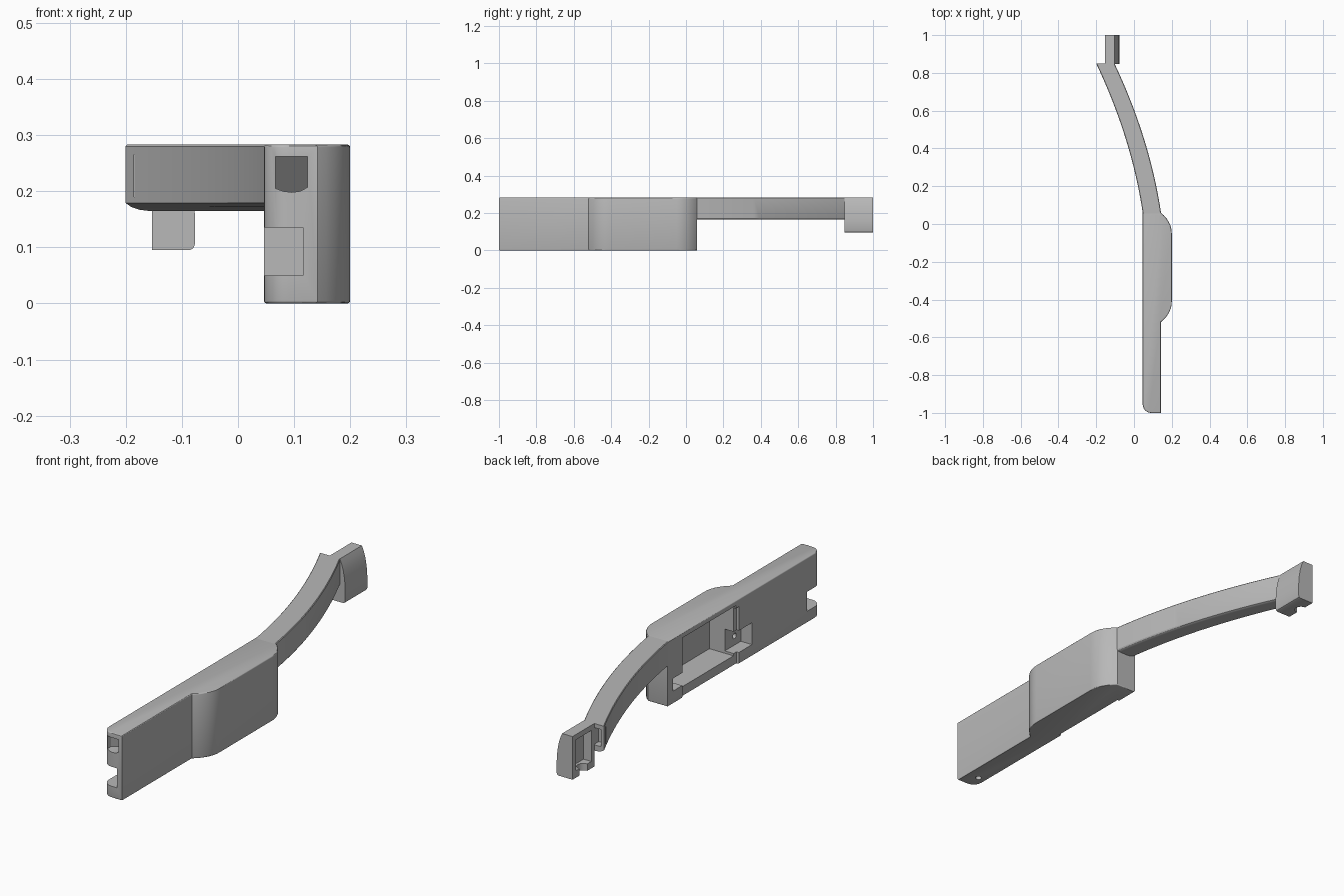
import bpy, bmesh, math

cube = bpy.data.objects.get("Cube")
if cube:
    bpy.data.objects.remove(cube, do_unlink=True)

grey = bpy.data.materials.new("plain grey")
grey.use_nodes = True
colour = (0.48, 0.48, 0.48, 1)
grey.diffuse_color = colour
grey.node_tree.nodes["Principled BSDF"].inputs["Base Color"].default_value = colour

TOP = 0.283
INNER, OUTER = 0.046, 0.142


def finish(name, bm):
    bmesh.ops.recalc_face_normals(bm, faces=bm.faces)
    mesh = bpy.data.meshes.new(name)
    bm.to_mesh(mesh)
    bm.free()
    mesh.materials.append(grey)
    ob = bpy.data.objects.new(name, mesh)
    bpy.context.collection.objects.link(ob)
    return ob


def prism(name, points, axis, lo, hi, bevel=0, shear=0):
    """Extrude a 2D outline along an axis, optionally rounding the cap edges."""
    place = {"x": lambda a, b, c: (c, a, b),
             "y": lambda a, b, c: (a, c, b),
             "z": lambda a, b, c: (a, b, c)}[axis]
    bm = bmesh.new()
    ends = [[bm.verts.new(place(a, b, c + k * (a - points[0][0])))
             for a, b in points] for c, k in ((lo, 0), (hi, shear))]
    caps = [bm.faces.new(ring) for ring in ends]
    n = len(points)
    for i in range(n):
        j = (i + 1) % n
        bm.faces.new((ends[0][i], ends[0][j], ends[1][j], ends[1][i]))
    bmesh.ops.recalc_face_normals(bm, faces=bm.faces)
    if bevel:
        rim = [e for f in caps for e in f.edges]
        bmesh.ops.bevel(bm, geom=rim, offset=bevel, segments=3,
                        profile=0.5, affect="EDGES")
    return finish(name, bm)


def box(x, y, z):
    return prism("cutter", [(x[0], y[0]), (x[1], y[0]), (x[1], y[1]), (x[0], y[1])],
                 "z", z[0], z[1])


def rod(a, b, r, axis, lo, hi):
    ring = [(a + r * math.cos(t * math.pi / 12), b + r * math.sin(t * math.pi / 12))
            for t in range(24)]
    return prism("cutter", ring, axis, lo, hi)


def cut(ob, cutters):
    """Subtract each cutter, then bake the result and drop the cutters."""
    for c in cutters:
        c.hide_render = True
        mod = ob.modifiers.new("cut", "BOOLEAN")
        mod.operation = "DIFFERENCE"
        mod.solver = "EXACT"
        mod.object = c
    deps = bpy.context.evaluated_depsgraph_get()
    baked = bpy.data.meshes.new_from_object(ob.evaluated_get(deps))
    ob.modifiers.clear()
    ob.data = baked
    for c in cutters:
        bpy.data.objects.remove(c, do_unlink=True)


# Handle body: straight bar with a symmetric bulge on the outer side
bulge = [(OUTER, -0.52), (0.157, -0.507), (0.172, -0.49), (0.185, -0.47),
         (0.194, -0.449), (0.199, -0.428), (0.2, -0.41)]
bulge += [(x, -0.46 - y) for x, y in reversed(bulge)]
corner = [(INNER + 0.045 * (1 - math.cos(t * math.pi / 12)),
           -0.955 - 0.045 * math.sin(t * math.pi / 12)) for t in range(7)]
body = prism("handle_body", corner + [(OUTER, -1)] + bulge + [(INNER, 0.06)],
             "z", 0, TOP, bevel=0.005)

slot = [(0.067, 0.205), (0.08, 0.2), (0.096, 0.198), (0.111, 0.2), (0.124, 0.207),
        (0.124, 0.262), (0.067, 0.262)]
cut(body, [
    box((0.02, 0.174), (-0.41, -0.04), (0.04, 0.262)),        # main cavity
    box((0.02, 0.058), (-0.43, -0.04), (-0.02, 0.25)),        # recessed rim
    box((0.02, 0.1), (-0.52, -0.38), (0.05, 0.145)),          # rear pocket
    box((0.02, 0.09), (-0.06, 0.025), (0.055, 0.11)),         # small pocket
    box((0.02, 0.116), (-1.02, -0.9), (0.05, 0.135)),         # end notch
    prism("cutter", slot, "y", -1.02, -0.97, shear=1.6),      # end slot
    rod(0.085, -0.93, 0.013, "z", -0.02, 0.07),               # screw hole
    rod(-0.477, 0.09, 0.012, "x", 0.08, 0.13),                # pocket hole
])

# Curved arm: rounded-bottom section swept along a bending path
section = [(0, TOP - 0.003), (0.003, TOP), (0.094, TOP), (0.097, TOP - 0.003),
           (0.097, 0.174), (0.094, 0.169), (0.088, 0.166), (0.078, 0.165),
           (0.04, 0.165), (0.024, 0.167), (0.01, 0.172), (0, 0.179)]
bm = bmesh.new()
rings = []
STEPS = 28
for i in range(STEPS + 1):
    t = -0.01 + 0.8 * i / STEPS
    x = INNER - 0.15 * t - 0.205 * t * t
    rings.append([bm.verts.new((x + u, 0.06 + t, z)) for u, z in section])
for a, b in zip(rings, rings[1:]):
    for k in range(len(section)):
        m = (k + 1) % len(section)
        bm.faces.new((a[k], a[m], b[m], b[k]))
bm.faces.new(rings[0])
bm.faces.new(rings[-1])
arm = finish("curved_arm", bm)
cut(arm, [box((-0.185, -0.15), (0.815, 0.87), (0.19, 0.265))])

# Hooked tip: flared outer side, hollow on the inner side
tip = prism("arm_tip", [(-0.153, 0.095), (-0.086, 0.095), (-0.08, 0.098),
                        (-0.077, 0.105), (-0.077, 0.16), (-0.08, 0.2),
                        (-0.086, 0.235), (-0.094, 0.262), (-0.103, TOP),
                        (-0.153, TOP)], "y", 0.848, 1)
cut(tip, [
    box((-0.17, -0.115), (0.87, 0.975), (0.125, 0.26)),
    rod(-0.153, 0.925, 0.027, "z", 0.08, 0.14),
])

# Smooth the curves, keep corners crisp
bpy.ops.object.select_all(action="DESELECT")
for ob in (body, arm, tip):
    ob.select_set(True)
    bpy.context.view_layer.objects.active = ob
bpy.ops.object.shade_smooth_by_angle(angle=math.radians(30))
